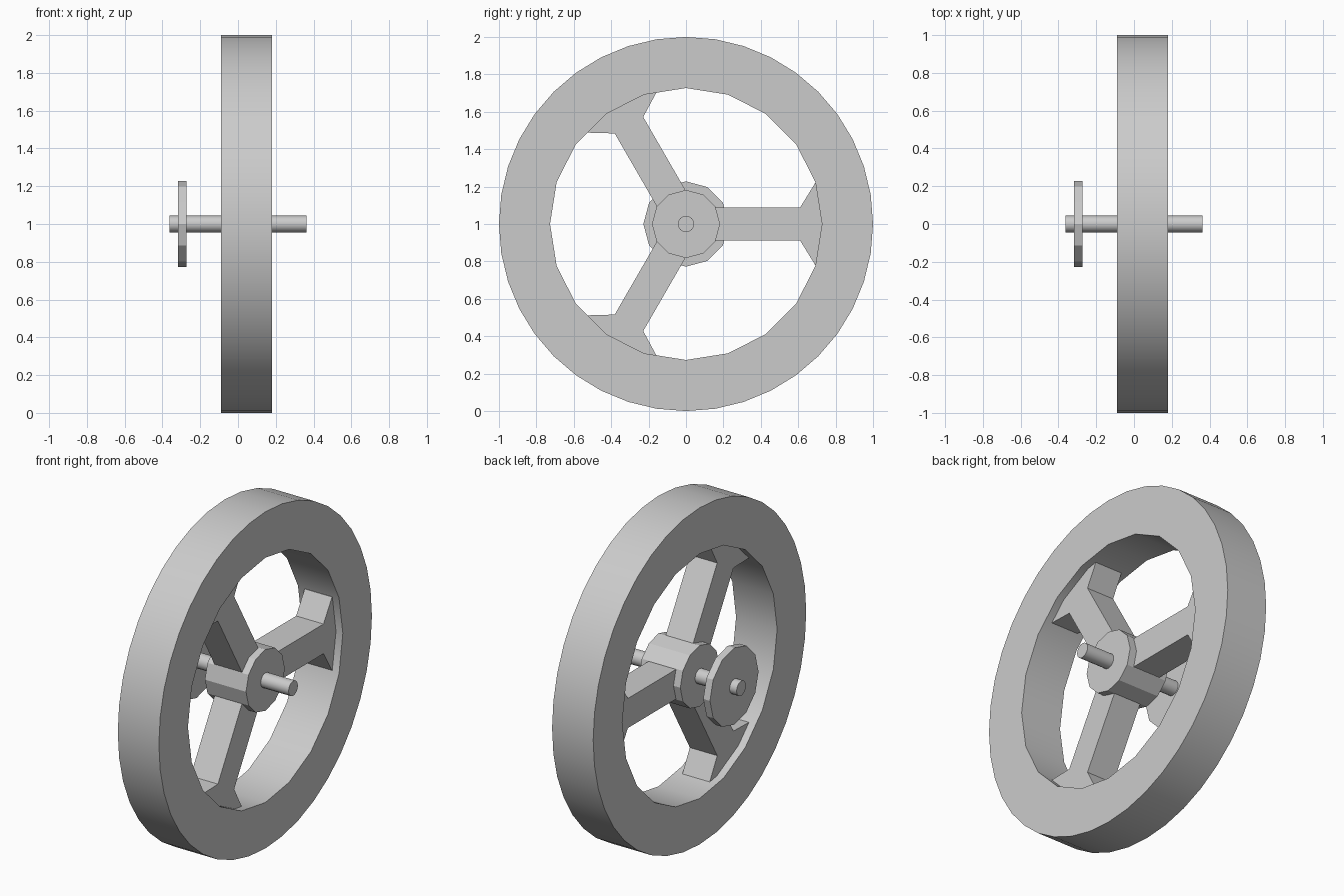
import bpy
import bmesh
from math import radians, pi, sin, cos
from mathutils import Matrix, Vector

if "Cube" in bpy.data.objects:
    bpy.data.objects.remove(bpy.data.objects["Cube"], do_unlink=True)

CENTRE = Vector((0, 0, 1))

grey = bpy.data.materials.new("plain_grey")
grey.use_nodes = True
grey.diffuse_color = (0.6, 0.6, 0.6, 1)
grey.node_tree.nodes["Principled BSDF"].inputs["Base Color"].default_value = (0.6, 0.6, 0.6, 1)


def finish(name, bm):
    """Turn a bmesh into a shaded object placed at the wheel centre."""
    bmesh.ops.recalc_face_normals(bm, faces=bm.faces)
    mesh = bpy.data.meshes.new(name)
    bm.to_mesh(mesh)
    bm.free()
    mesh.materials.append(grey)
    obj = bpy.data.objects.new(name, mesh)
    obj.location = CENTRE
    bpy.context.collection.objects.link(obj)
    bpy.ops.object.select_all(action='DESELECT')
    obj.select_set(True)
    bpy.context.view_layer.objects.active = obj
    bpy.ops.object.shade_smooth_by_angle(angle=radians(29))
    return obj


def circle(bm, radius, sides, x):
    """Ring of vertices around the x axis."""
    step = 2 * pi / sides
    return [bm.verts.new((x, radius * cos(i * step), radius * sin(i * step)))
            for i in range(sides)]


def wall(bm, a, b):
    """Join two equal rings with quads."""
    n = len(a)
    for i in range(n):
        j = (i + 1) % n
        bm.faces.new((a[i], a[j], b[j], b[i]))


def disc(name, radius, sides, x0, x1):
    bm = bmesh.new()
    a, b = circle(bm, radius, sides, x0), circle(bm, radius, sides, x1)
    bm.faces.new(a)
    bm.faces.new(b)
    wall(bm, a, b)
    return finish(name, bm)


def rim(x0, x1, outer_r, inner_r, inner_sides):
    """Heavy ring whose outside has twice as many sides as its inside."""
    bm = bmesh.new()
    outer = [circle(bm, outer_r, inner_sides * 2, x) for x in (x0, x1)]
    inner = [circle(bm, inner_r, inner_sides, x) for x in (x0, x1)]
    wall(bm, *outer)
    wall(bm, *inner)
    for o, n in zip(outer, inner):
        for i in range(inner_sides):
            k = (2 * i + 2) % len(o)
            bm.faces.new((n[i], o[2 * i], o[2 * i + 1], o[k], n[(i + 1) % inner_sides]))
    return finish("rim", bm)


def spoke(name, angle, x0, x1):
    """Straight arm that flares out where it meets the rim."""
    half = [(0.1, 0.088), (0.61, 0.088), (0.69, 0.218), (0.76, 0.218)]
    outline = half + [(r, -w) for r, w in reversed(half)]
    bm = bmesh.new()
    a, b = [[bm.verts.new((x, r, w)) for r, w in outline] for x in (x0, x1)]
    bm.faces.new(a)
    bm.faces.new(b)
    wall(bm, a, b)
    bm.transform(Matrix.Rotation(angle, 4, 'X'))
    return finish(name, bm)


# Wheel
rim(-0.09, 0.18, 1.0, 0.727, 20)
disc("hub", 0.182, 12, -0.09, 0.18)
for i, label in enumerate(("rear", "upper", "lower")):
    spoke(label + "_spoke", i * 2 * pi / 3, -0.045, 0.135)

# Shaft and side plate
disc("axle", 0.044, 16, -0.363, 0.363)
disc("side_disc", 0.228, 12, -0.317, -0.273)
